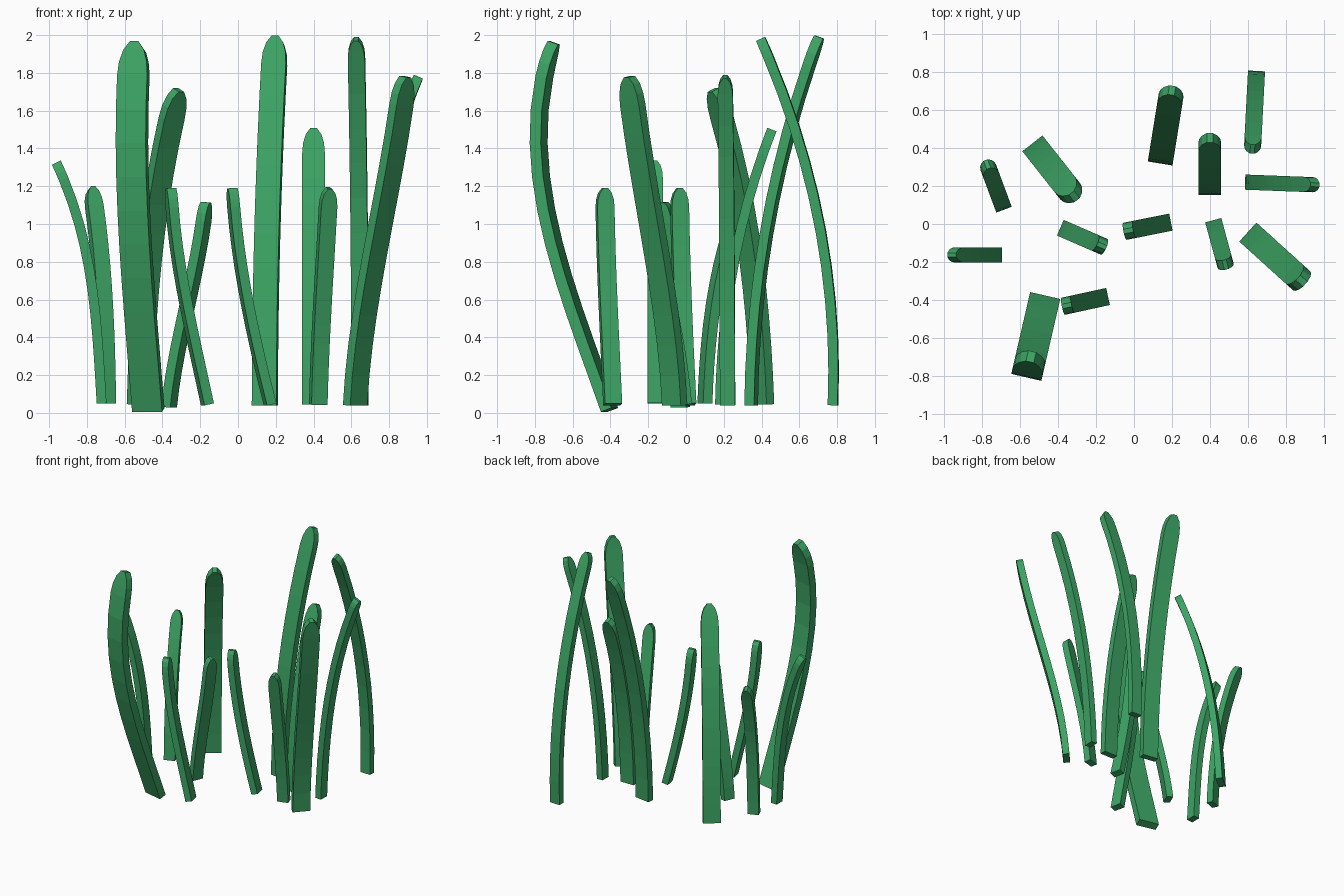
import bpy
import bmesh
from mathutils import Vector

default_cube = bpy.data.objects.get("Cube")
if default_cube:
    bpy.data.objects.remove(default_cube, do_unlink=True)

green = bpy.data.materials.new("leaf green")
green.use_nodes = True
leaf_colour = (0.045, 0.365, 0.125, 1)
green.diffuse_color = leaf_colour
green.node_tree.nodes["Principled BSDF"].inputs["Base Color"].default_value = leaf_colour

BODY_SEGMENTS = 10
# Rounded tip: (fraction of tip height, fraction of full width)
TIP = [(0.4, 0.92), (0.75, 0.68), (1, 0.26)]


def sway(t, lower, upper):
    """Sideways fraction at height t: a cubic passing through 0, lower, upper and 1."""
    u = 3 * t
    return (lower * u * (u - 2) * (u - 3) / 2
            - upper * u * (u - 1) * (u - 3) / 2
            + u * (u - 1) * (u - 2) / 6)


def grass_blade(name, base, tip, width, lower, upper, thickness=0.052):
    """Bent rectangular strip from base to tip, narrowing only at its rounded end."""
    base, tip = Vector(base), Vector(tip)
    rise = tip.z - base.z
    lean = Vector((tip.x - base.x, tip.y - base.y, 0))
    side = lean.normalized().cross(Vector((0, 0, 1)))

    def centre(t):
        return base + lean * sway(t, lower, upper) + Vector((0, 0, rise * t))

    # Stations along the strip: height fraction and width fraction
    body_end = 1 - 1.1 * width / rise
    stations = [(body_end * i / BODY_SEGMENTS, 1) for i in range(BODY_SEGMENTS + 1)]
    stations += [(body_end + (1 - body_end) * h, w) for h, w in TIP]

    # Sweep the rectangular section
    bm = bmesh.new()
    rings = []
    for t, w in stations:
        tangent = (centre(t + 0.01) - centre(t - 0.01)).normalized()
        across = side * (width * w / 2)
        through = side.cross(tangent) * (thickness / 2)
        mid = centre(t)
        corners = (across + through, through - across, -across - through, across - through)
        rings.append([bm.verts.new(mid + c) for c in corners])
    for ring, following in zip(rings, rings[1:]):
        for i in range(4):
            j = (i + 1) % 4
            bm.faces.new((ring[i], ring[j], following[j], following[i]))
    bm.faces.new(rings[0])
    bm.faces.new(rings[-1])
    bmesh.ops.recalc_face_normals(bm, faces=bm.faces)

    mesh = bpy.data.meshes.new(name)
    bm.to_mesh(mesh)
    bm.free()
    mesh.materials.append(green)
    blade = bpy.data.objects.new(name, mesh)
    bpy.context.collection.objects.link(blade)
    return blade


# Tall blades
grass_blade("tall_front_blade", (-.475, -.405, .016), (-.543, -.7, 1.96), .163, .77, 1.25, thickness=0.06)
grass_blade("tall_back_blade", (.142, .345, .04), (.2, .705, 1.99), .132, .12, .45)
grass_blade("tall_rear_blade", (.645, .778, .04), (.625, .395, 1.98), .09, .06, .39)
grass_blade("wide_left_blade", (.62, -.06, .04), (.885, -.3, 1.78), .135, .25, .65)
grass_blade("slim_left_blade", (.612, .22, .04), (.955, .207, 1.78), .08, .13, .44)
grass_blade("wide_right_blade", (-.52, .405, .045), (-.315, .145, 1.71), .135, .14, .45)
grass_blade("middle_back_blade", (.4, .18, .045), (.4, .455, 1.5), .12, .12, .44)

# Short blades
grass_blade("outer_right_blade", (-.722, -.163, .05), (-.962, -.163, 1.325), .08, .12, .39)
grass_blade("back_right_blade", (-.695, .1, .05), (-.775, .315, 1.19), .087, .12, .42)
grass_blade("inner_right_blade", (-.365, -.03, .03), (-.17, -.115, 1.115), .09, .3, .7)
grass_blade("front_right_blade", (-.162, -.388, .045), (-.355, -.43, 1.19), .092, .43, .8)
grass_blade("centre_blade", (.17, .005, .045), (-.03, -.035, 1.19), .092, .45, .8)
grass_blade("front_left_blade", (.425, -.005, .045), (.482, -.215, 1.19), .088, .25, .62)
